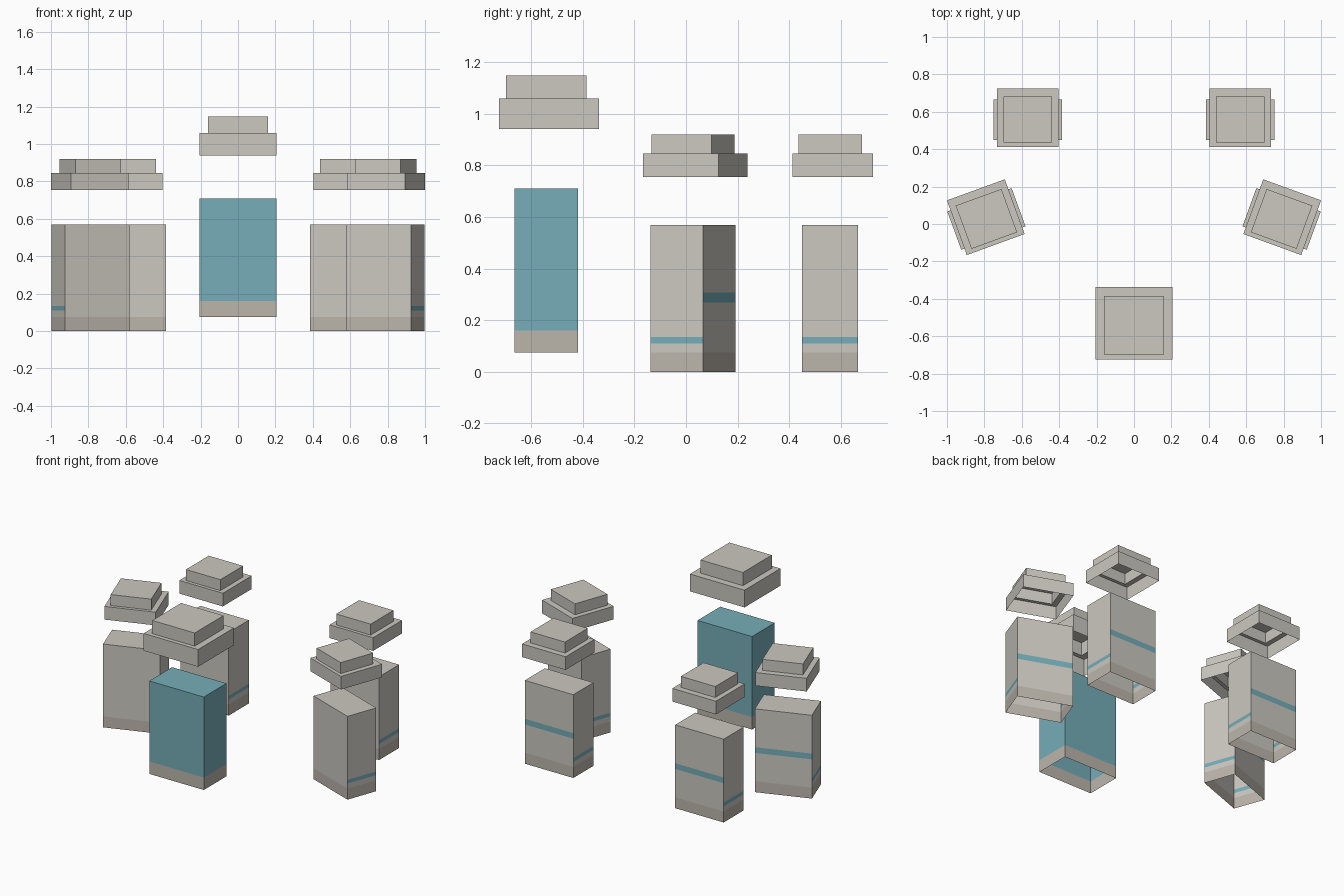
import bpy, bmesh
from math import radians
from mathutils import Matrix, Vector

if "Cube" in bpy.data.objects:
    bpy.data.objects.remove(bpy.data.objects["Cube"])


def material(name, rgb):
    m = bpy.data.materials.new(name)
    m.diffuse_color = (*rgb, 1)
    m.use_nodes = True
    m.node_tree.nodes["Principled BSDF"].inputs["Base Color"].default_value = m.diffuse_color
    return m


GREY = material("warm_grey", (0.60, 0.58, 0.53))
BASE = material("base_brown", (0.50, 0.46, 0.41))
TEAL = material("teal", (0.18, 0.42, 0.48))


def finish(bm, name, place, mats):
    mesh = bpy.data.meshes.new(name)
    bm.to_mesh(mesh)
    bm.free()
    for m in mats:
        mesh.materials.append(m)
    ob = bpy.data.objects.new(name, mesh)
    ob.matrix_world = place
    bpy.context.collection.objects.link(ob)


def open_box(bm, size, centre):
    """Box with its underside removed."""
    t = Matrix.Translation(centre) @ Matrix.Diagonal((*size, 1))
    verts = bmesh.ops.create_cube(bm, size=1, matrix=t)["verts"]
    bm.normal_update()
    faces = {f for v in verts for f in v.link_faces}
    bmesh.ops.delete(bm, geom=[f for f in faces if f.normal.z < -0.9], context="FACES_ONLY")


def body(name, place, size, z0, levels, paint):
    """Hollow block split into flush colour bands."""
    bm = bmesh.new()
    open_box(bm, size, (0, 0, z0 + size[2] / 2))
    for z in levels:
        bmesh.ops.bisect_plane(bm, geom=bm.verts[:] + bm.edges[:] + bm.faces[:],
                               plane_co=(0, 0, z), plane_no=(0, 0, 1))
    bm.normal_update()
    for f in bm.faces:
        f.material_index = paint(f.calc_center_median().z, f.normal)
    finish(bm, name, place, (GREY, BASE, TEAL))


def cap(name, place, low, high, z0, z1, z2, shift):
    """Stepped floating lid, hollow from below: walls, step ring, raised top."""
    bm = bmesh.new()
    rings = []
    for (w, d), z, y in ((low, z0, shift), (low, z1, shift), (high, z1, 0), (high, z2, 0)):
        rings.append([bm.verts.new((sx * w / 2, y + sy * d / 2, z))
                      for sx, sy in ((-1, -1), (1, -1), (1, 1), (-1, 1))])
    for a, b in zip(rings, rings[1:]):
        for i in range(4):
            j = (i + 1) % 4
            bm.faces.new((a[i], a[j], b[j], b[i]))
    bm.faces.new(rings[-1])
    finish(bm, name, place, (GREY,))


def small_paint(z, n):
    if z < 0.075:
        return 1
    if abs(n.x) > 0.9 and 0.11 < z < 0.135:
        return 2
    if n.y > 0.9 and 0.268 < z < 0.307:
        return 2
    return 0


# Large teal block with its lid, at the front
front = Matrix.Translation((0, -0.541, 0))
body("front_block", front, (0.412, 0.245, 0.635), 0.075, (0.16,),
     lambda z, n: 1 if z < 0.16 else 2)
cap("front_lid", front, (0.412, 0.388), (0.321, 0.311), 0.94, 1.058, 1.148, 0.01)

# Four smaller striped blocks with lids, mirrored left and right
for side, s in (("left", -1), ("right", 1)):
    for row, x, y, angle in (("side", 0.789, 0.027, 20), ("back", 0.568, 0.558, 0)):
        place = Matrix.Translation((s * x, y, 0)) @ Matrix.Rotation(radians(-s * angle), 4, "Z")
        body(f"{side}_{row}_block", place, (0.366, 0.217, 0.569), 0,
             (0.075, 0.11, 0.135, 0.268, 0.307), small_paint)
        cap(f"{side}_{row}_lid", place, (0.329, 0.311), (0.26, 0.246),
            0.755, 0.845, 0.92, 0.01)
